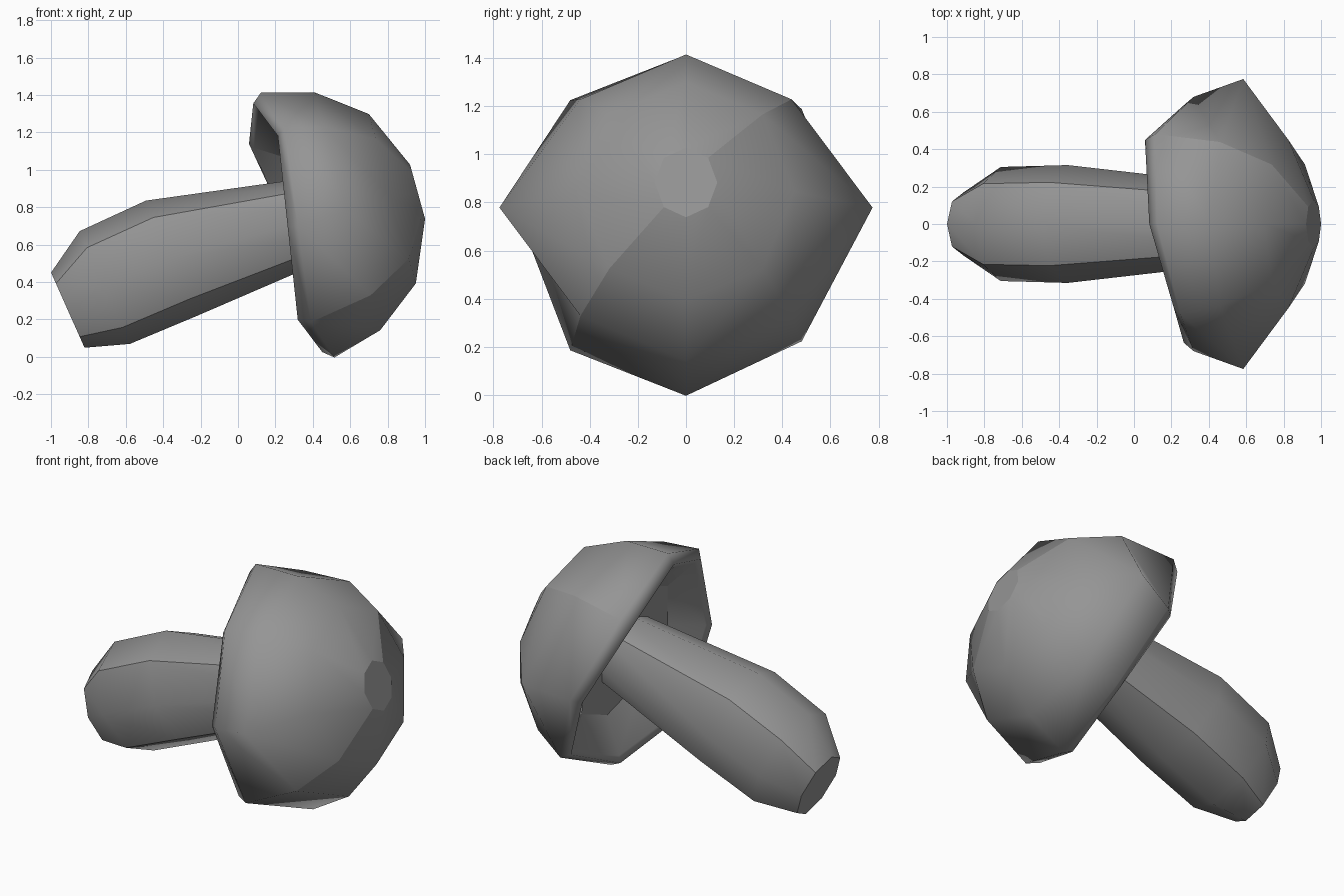
import bpy
import bmesh
from math import sin, cos, radians
from mathutils import Vector

cube = bpy.data.objects.get("Cube")
if cube:
    bpy.data.objects.remove(cube, do_unlink=True)

SIDES = 8

grey = bpy.data.materials.new("plain_grey")
GREY = (0.3, 0.3, 0.3, 1)
grey.use_nodes = True
grey.diffuse_color = GREY
grey.node_tree.nodes["Principled BSDF"].inputs["Base Color"].default_value = GREY


def loft(name, origin, tilt, rings, sharp_rule):
    """Loft octagonal rings along a tilted axis.
    Ring: (along, offset, height radius, width radius, side spike, twist of the diagonals)."""
    t = radians(tilt)
    axis, up = Vector((cos(t), 0, sin(t))), Vector((-sin(t), 0, cos(t)))
    bm = bmesh.new()
    loops = []
    for along, offset, height, width, spike, twist in rings:
        loop = []
        for i in range(SIDES):
            a = radians(i * 360 / SIDES)
            w = width + (spike if i in (2, 6) else 0)
            co = Vector(origin) + axis * (along - twist * sin(2 * a))
            co += up * (offset + height * cos(a)) + Vector((0, w * sin(a), 0))
            loop.append(bm.verts.new(co))
        loops.append(loop)
    for k in range(len(loops) - 1):
        for i in range(SIDES):
            j = (i + 1) % SIDES
            bm.faces.new((loops[k][j], loops[k + 1][j], loops[k + 1][i], loops[k][i]))
    ends = [bm.faces.new(loops[0]), bm.faces.new(loops[-1])]
    bmesh.ops.recalc_face_normals(bm, faces=bm.faces)
    for f in bm.faces:
        f.smooth = True
    # crisp end faces and diagonal creases, soft elsewhere
    for face in ends:
        for e in face.edges:
            e.smooth = False
    for k in range(len(loops) - 1):
        for i in range(1, SIDES, 2):
            if sharp_rule(k, i):
                bm.edges.get((loops[k][i], loops[k + 1][i])).smooth = False
    mesh = bpy.data.meshes.new(name)
    bm.to_mesh(mesh)
    bm.free()
    mesh.materials.append(grey)
    obj = bpy.data.objects.new(name, mesh)
    bpy.context.collection.objects.link(obj)


# domed cap: recessed underside, rolled and slightly warped rim, dome, tip
loft("mushroom_cap", (0.96, 0, 0.883), 15.5, [
    (-0.56, 0, 0.45, 0.42, 0, 0),
    (-0.7, 0, 0.65, 0.6, 0, 0.08),
    (-0.72, 0, 0.69, 0.635, 0, 0.08),
    (-0.665, 0, 0.735, 0.68, 0, 0.07),
    (-0.39, 0, 0.66, 0.62, 0.155, 0),
    (-0.14, 0, 0.47, 0.45, 0, 0),
    (0, 0, 0.15, 0.13, 0, 0),
], lambda k, i: k in (0, 3) or (k > 3 and i in (1, 5)))

# bulging stem, from cut base to inside the cap
loft("mushroom_stem", (-0.91, 0, 0.25), 24, [
    (0, 0, 0.22, 0.17, 0, 0),
    (0.23, 0.03, 0.33, 0.305, 0, 0),
    (0.62, 0.028, 0.337, 0.315, 0, 0),
    (1.65, -0.126, 0.195, 0.2, 0, 0),
], lambda k, i: True)
